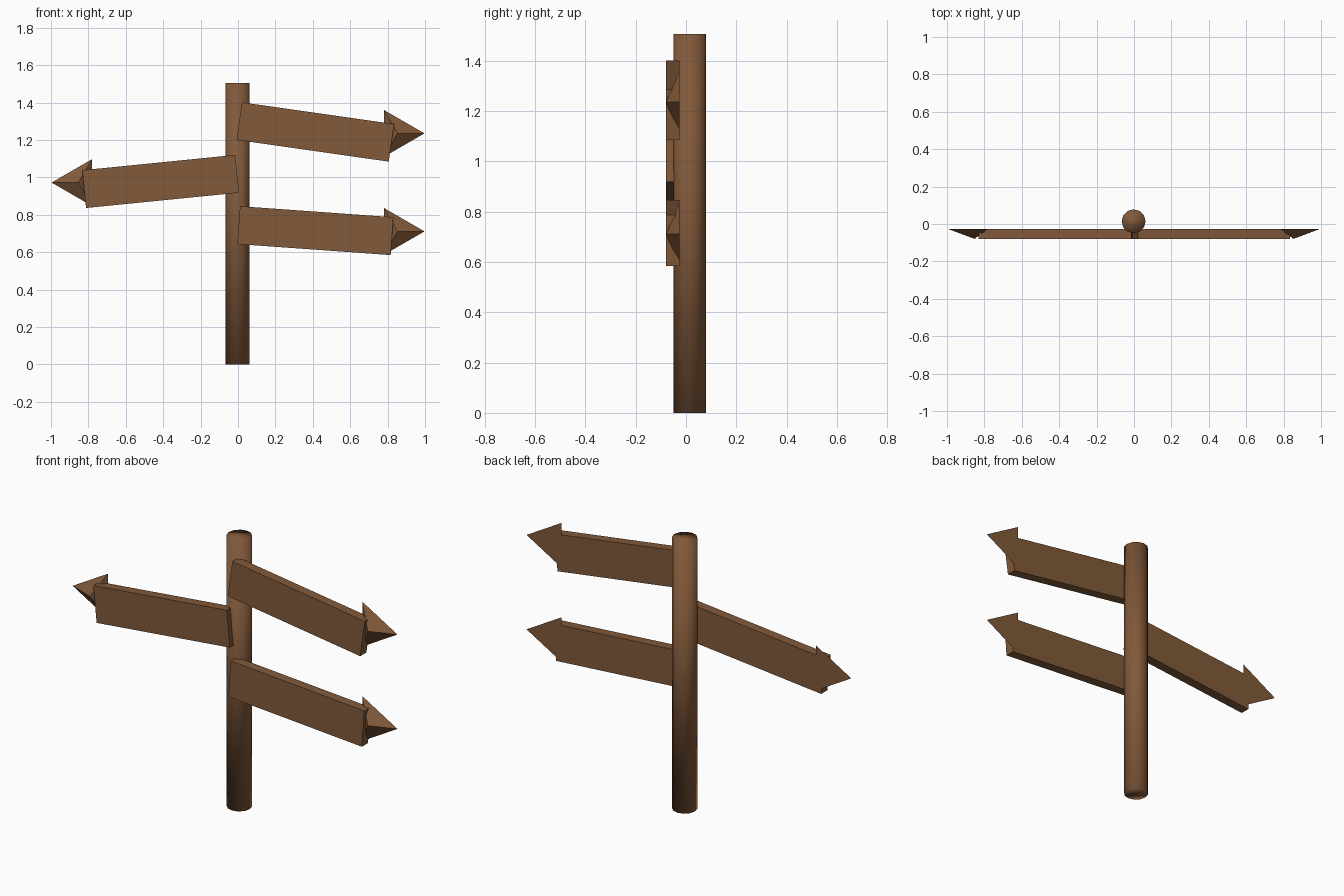
import bpy
from math import radians, pi

if "Cube" in bpy.data.objects:
    bpy.data.objects.remove(bpy.data.objects["Cube"])

wood = bpy.data.materials.new("brown_wood")
wood.diffuse_color = (0.22, 0.1, 0.042, 1)
wood.use_nodes = True
wood.node_tree.nodes["Principled BSDF"].inputs["Base Color"].default_value = wood.diffuse_color


def finish(name):
    ob = bpy.context.object
    ob.name = name
    ob.data.materials.append(wood)
    return ob


# round post, softly shaded across its caps
bpy.ops.mesh.primitive_cylinder_add(vertices=12, radius=0.064, depth=1.505,
                                    location=(-0.002, 0.0145, 0.7525))
finish("post")
bpy.ops.object.shade_smooth()


def sign(name, side, board_z, tilt, tip_z):
    # tilted plank, fixed to the front of the post
    bpy.ops.mesh.primitive_cube_add(size=1, location=(side * 0.4135, -0.0525, board_z),
                                    rotation=(0, radians(tilt), 0))
    finish(name + "_board").scale = (0.822, 0.054, 0.203)
    # three-sided pyramid arrowhead, flat at the back and pointing outwards
    bpy.ops.mesh.primitive_cone_add(vertices=3, radius1=0.144, radius2=0, depth=0.054,
                                    location=(side * 0.853, -0.0525, tip_z),
                                    rotation=(pi / 2, side * pi / 2, 0))
    finish(name + "_arrowhead")


sign("top_sign", 1, 1.2425, 8.1, 1.235)
sign("middle_sign", -1, 0.978, -5.7, 0.972)
sign("bottom_sign", 1, 0.715, 4.1, 0.711)
